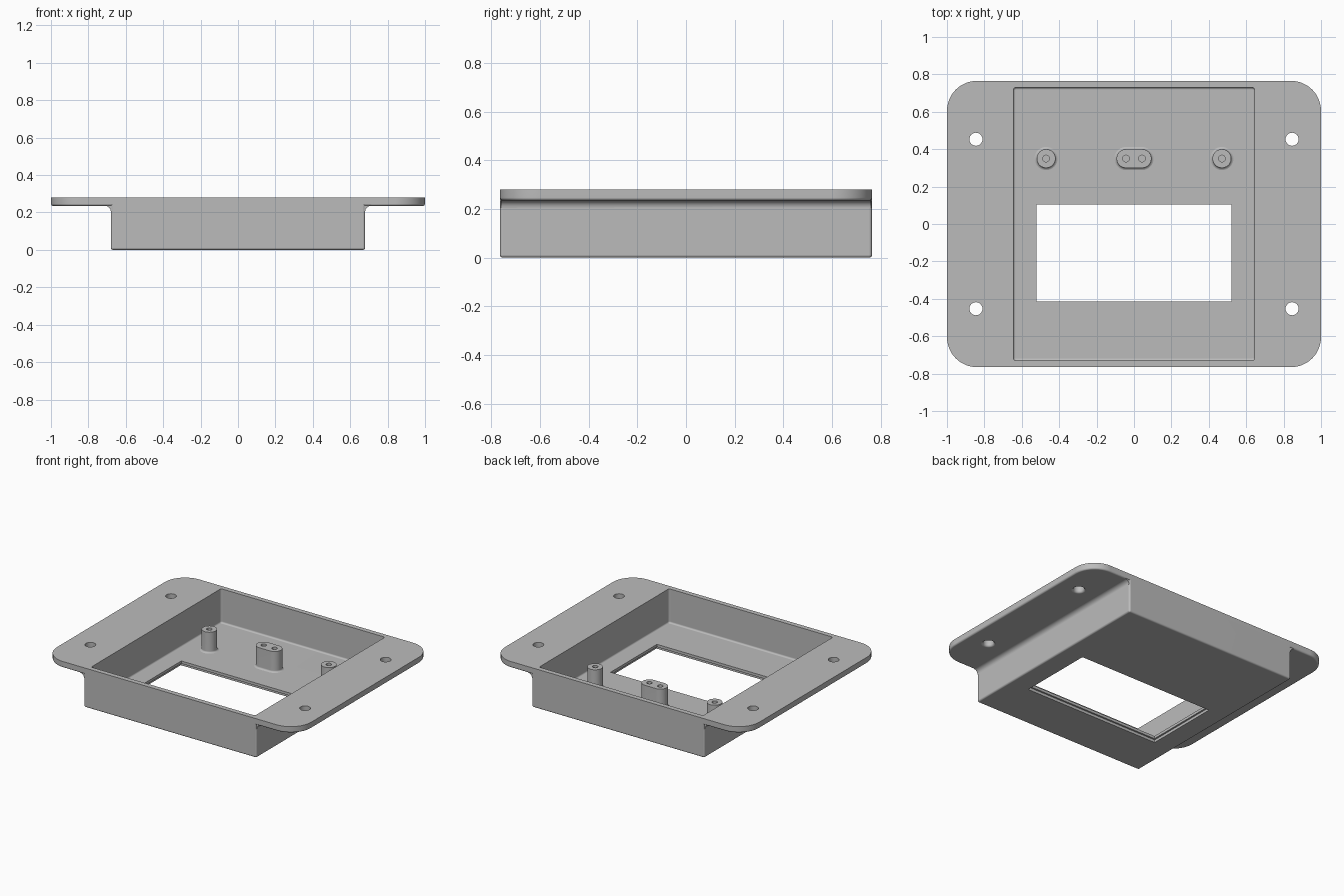
import bpy
import bmesh
from math import sin, cos, pi, radians

cube = bpy.data.objects.get("Cube")
if cube:
    bpy.data.objects.remove(cube, do_unlink=True)

grey = bpy.data.materials.new("plain grey")
grey.use_nodes = True
colour = (0.5, 0.5, 0.5, 1)
grey.diffuse_color = colour
grey.node_tree.nodes["Principled BSDF"].inputs["Base Color"].default_value = colour

TOP, UNDER, FLOOR = 0.28, 0.235, 0.038
HALF_Y, TUB_X, EDGE = 0.765, 0.68, 0.012


def add_object(name, bm):
    bmesh.ops.recalc_face_normals(bm, faces=bm.faces)
    mesh = bpy.data.meshes.new(name)
    bm.to_mesh(mesh)
    bm.free()
    mesh.materials.append(grey)
    obj = bpy.data.objects.new(name, mesh)
    bpy.context.collection.objects.link(obj)
    return obj


def outline(hx, hy, r, segs):
    """Rounded rectangle; a circle or pill when r reaches the half sizes."""
    points = []
    for corner, (sx, sy) in enumerate([(1, 1), (-1, 1), (-1, -1), (1, -1)]):
        for i in range(segs + 1):
            a = (corner + i / segs) * pi / 2
            p = (round(sx * (hx - r) + r * cos(a), 6),
                 round(sy * (hy - r) + r * sin(a), 6))
            if p not in points:
                points.append(p)
    return points


def loft(name, hx, hy, r, layers, at=(0, 0), segs=8):
    """Stack outlines, each given as (outward offset, height)."""
    bm = bmesh.new()
    rings = []
    for off, z in layers:
        pts = outline(hx + off, hy + off, r + off if r else 0, segs)
        rings.append([bm.verts.new((x + at[0], y + at[1], z)) for x, y in pts])
    n = len(rings[0])
    for low, high in zip(rings, rings[1:]):
        for i in range(n):
            j = (i + 1) % n
            bm.faces.new((low[i], low[j], high[j], high[i]))
    bm.faces.new(rings[0])
    bm.faces.new(rings[-1])
    return add_object(name, bm)


def rounded_bottom(z, radius, inset):
    """Layers of a convex fillet on a bottom edge."""
    steps = [i * pi / 8 for i in range(5)]
    return [(inset - radius * (1 - sin(a)), z + radius * (1 - cos(a))) for a in steps]


def combine(target, tool, operation):
    mod = target.modifiers.new(operation.lower(), 'BOOLEAN')
    mod.operation = operation
    mod.solver = 'EXACT'
    mod.object = tool
    bpy.context.view_layer.update()
    graph = bpy.context.evaluated_depsgraph_get()
    mesh = bpy.data.meshes.new_from_object(target.evaluated_get(graph))
    target.modifiers.clear()
    target.data = mesh
    bpy.data.objects.remove(tool, do_unlink=True)


def fillet_strip(side):
    """Concave fillet between a tub wall and the flange."""
    r = 0.03
    profile = [(TUB_X - 0.02, UNDER + 0.02), (TUB_X - 0.02, UNDER - r)]
    for i in range(7):
        a = i * pi / 12
        profile.append((TUB_X + r * (1 - cos(a)), UNDER - r * (1 - sin(a))))
    profile.append((TUB_X + r, UNDER + 0.02))
    bm = bmesh.new()
    face = bm.faces.new([bm.verts.new((side * x, -HALF_Y + 0.005, z)) for x, z in profile])
    grown = bmesh.ops.extrude_face_region(bm, geom=[face])
    moved = [v for v in grown["geom"] if isinstance(v, bmesh.types.BMVert)]
    bmesh.ops.translate(bm, verts=moved, vec=(0, 2 * HALF_Y - 0.01, 0))
    return add_object("flange_fillet", bm)


# Flange plate and tub
tray = loft("mounting_tray", 1, HALF_Y, 0.16,
            rounded_bottom(UNDER, EDGE, 0) + [(0, TOP)], segs=12)
tub = loft("tub", TUB_X, HALF_Y, EDGE + 0.001,
           rounded_bottom(0, EDGE, 0) + [(0, TOP - 0.02)], segs=4)
combine(tray, tub, 'UNION')
for side in (-1, 1):
    combine(tray, fillet_strip(side), 'UNION')

# Cavity with rounded floor edge
cavity = loft("cavity", 0.645, 0.73, 0.014,
              rounded_bottom(FLOOR, EDGE, 0) + [(0, 0.5)], segs=4)
combine(tray, cavity, 'DIFFERENCE')

# Window, slightly wider on the underside
window = loft("window", 0.52, 0.26, 0,
              [(0.012, -0.1), (0.012, 0.019), (0, 0.019), (0, 0.15)], at=(0, -0.155))
combine(tray, window, 'DIFFERENCE')

# Screw holes, rounded on the underside
lip = 0.015
hole_layers = [(lip, UNDER - 0.02)] + [
    (lip * (1 - sin(i * pi / 8)), UNDER + lip * (1 - cos(i * pi / 8))) for i in range(5)
] + [(0, 0.4)]
for x in (-0.845, 0.845):
    for y in (-0.453, 0.453):
        hole = loft("screw_hole", 0.035, 0.035, 0.035, hole_layers, at=(x, y))
        combine(tray, hole, 'DIFFERENCE')

# Standoffs with blind holes and a flared foot
parts = [tray]
post_layers = [(EDGE, FLOOR - 0.01), (EDGE, FLOOR), (0.006, FLOOR + 0.002),
               (0.002, FLOOR + 0.006), (0, FLOOR + EDGE), (0, 0.185)]
for name, x, half, bores in (("right_standoff", -0.47, 0.05, [0]),
                             ("left_standoff", 0.47, 0.05, [0]),
                             ("middle_standoff", 0, 0.093, [-0.043, 0.043])):
    post = loft(name, half, 0.05, 0.05, post_layers, at=(x, 0.35))
    for dx in bores:
        bore = loft("bore", 0.018, 0.018, 0.018, [(0, 0.08), (0, 0.3)],
                    at=(x + dx, 0.35), segs=5)
        combine(post, bore, 'DIFFERENCE')
    parts.append(post)

# Smooth fillets, crisp edges
bpy.ops.object.select_all(action='DESELECT')
for part in parts:
    part.select_set(True)
bpy.context.view_layer.objects.active = tray
bpy.ops.object.shade_smooth_by_angle(angle=radians(35))
for part in parts:
    weighted = part.modifiers.new("weighted normals", 'WEIGHTED_NORMAL')
    weighted.keep_sharp = True
